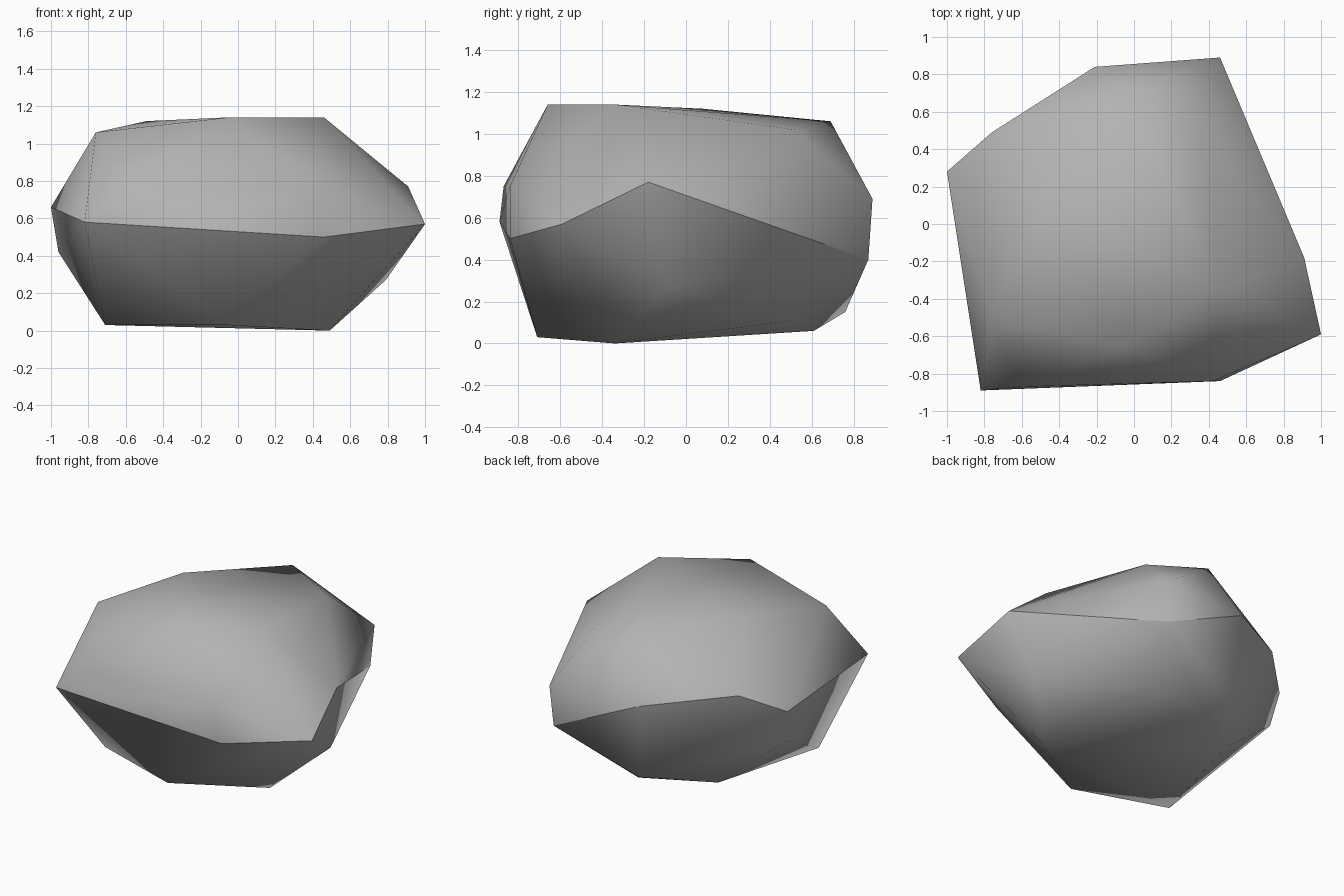
import bpy
import bmesh

old = bpy.data.objects.get("Cube")
if old:
    bpy.data.objects.remove(old, do_unlink=True)

# Stone colour
stone = bpy.data.materials.new("grey stone")
stone.use_nodes = True
grey = (0.45, 0.45, 0.45, 1)
stone.diffuse_color = grey
stone.node_tree.nodes["Principled BSDF"].inputs["Base Color"].default_value = grey

# Corners: the sharp ridge around the middle, then those above and below it
ridge = [(-.82, -.89, .58), (.46, -.84, .50), (1, -.59, .57), (.91, -.18, .77),
         (.44, .87, .40), (-.21, .84, .70), (-.76, .49, .79), (-1, .28, .66)]
upper = [(-.6, -.87, .75), (.42, -.84, .75), (.46, .89, .69),
         (-.76, -.5, 1.06), (-.05, -.66, 1.14), (.46, -.34, 1.14),
         (-.49, .08, 1.12), (-.05, .69, 1.06), (.34, .52, 1.02)]
lower = [(-.96, .23, .42), (-.71, -.49, .03), (-.06, -.71, .03), (.49, -.34, 0),
         (-.5, .35, .045), (-.05, .61, .06), (.79, -.08, .27),
         (-.16, .76, .15), (.35, .52, .11)]

# Wrap the corners in a faceted skin
bm = bmesh.new()
ring = [bm.verts.new(p) for p in ridge]
for p in upper + lower:
    bm.verts.new(p)
hull = bmesh.ops.convex_hull(bm, input=bm.verts[:])
bmesh.ops.delete(bm, geom=[v for v in hull["geom_interior"] if v.is_valid], context="VERTS")
bmesh.ops.recalc_face_normals(bm, faces=bm.faces[:])

# Smooth everywhere except along the ridge
for face in bm.faces:
    face.smooth = True
for a, b in zip(ring, ring[1:] + ring[:1]):
    if a.is_valid and b.is_valid:
        edge = bm.edges.get((a, b))
        if edge:
            edge.smooth = False

mesh = bpy.data.meshes.new("rock")
bm.to_mesh(mesh)
bm.free()
mesh.materials.append(stone)
rock = bpy.data.objects.new("rock", mesh)
bpy.context.collection.objects.link(rock)
